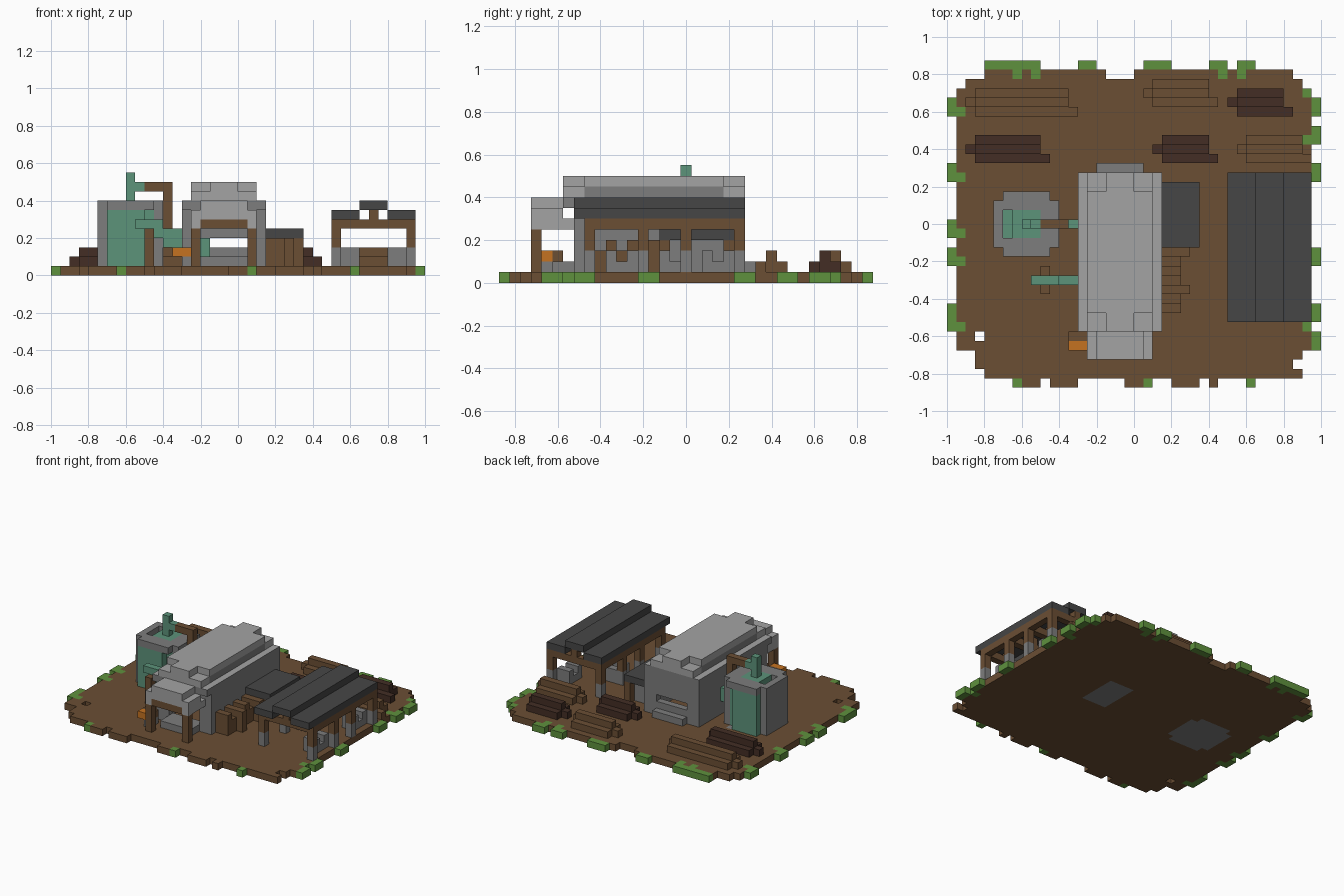
import bpy, bmesh

cube = bpy.data.objects.get("Cube")
if cube:
    bpy.data.objects.remove(cube, do_unlink=True)

U = 0.05  # size of one building block
COLOURS = {
    "earth_brown": (.147, .077, .034),
    "dark_bark": (.056, .027, .018),
    "light_stone": (.366, .366, .366),
    "mid_stone": (.205, .205, .205),
    "dark_slate": (.061, .061, .061),
    "grass_green": (.114, .283, .048),
    "copper_teal": (.107, .292, .195),
    "lamp_orange": (.56, .17, .015),
}
MATS = {}
for label, rgb in COLOURS.items():
    m = bpy.data.materials.new(label)
    m.use_nodes = True
    m.diffuse_color = (*rgb, 1)
    m.node_tree.nodes["Principled BSDF"].inputs["Base Color"].default_value = (*rgb, 1)
    MATS[label] = m
EARTH, BARK, LIGHT, STONE, SLATE, GRASS, TEAL, LAMP = COLOURS


def box(mat, x0, x1, y0, y1, z0, z1):
    """Fill a range of grid cells with one colour."""
    return {(x, y, z): mat for x in range(x0, x1) for y in range(y0, y1) for z in range(z0, z1)}


def carve(cells, *bounds):
    """Remove a range of grid cells."""
    for c in box(None, *bounds):
        cells.pop(c, None)


def part(name, cells, top=None):
    """Skin the outside of a set of cells; top recolours upward faces."""
    used = sorted(set(cells.values()) | ({top} if top else set()))
    bm = bmesh.new()
    verts = {}

    def vert(p):
        if p not in verts:
            verts[p] = bm.verts.new((p[0] * U, (p[1] - .5) * U, p[2] * U))
        return verts[p]

    for c, mat in cells.items():
        for axis in range(3):
            a, b = (axis + 1) % 3, (axis + 2) % 3
            for side in (0, 1):
                near = list(c)
                near[axis] += 2 * side - 1
                if tuple(near) in cells:
                    continue
                loop = []
                for da, db in ((0, 0), (1, 0), (1, 1), (0, 1)):
                    p = list(c)
                    p[axis] += side
                    p[a] += da
                    p[b] += db
                    loop.append(vert(tuple(p)))
                f = bm.faces.new(loop if side else loop[::-1])
                up = top and axis == 2 and side
                f.material_index = used.index(top if up else mat)
    bm.normal_update()
    bmesh.ops.dissolve_limit(bm, angle_limit=.01, verts=bm.verts, edges=bm.edges, delimit={'MATERIAL'})
    me = bpy.data.meshes.new(name)
    bm.to_mesh(me)
    bm.free()
    for u in used:
        me.materials.append(MATS[u])
    ob = bpy.data.objects.new(name, me)
    bpy.context.collection.objects.link(ob)
    return ob


# Ground: ragged slab with grassy rim and stone footings
ground = box(EARTH, -19, 19, -12, 15, 0, 1)
ground |= box(EARTH, -18, 18, 15, 16, 0, 1) | box(EARTH, -19, 19, -13, -12, 0, 1)
ground |= box(EARTH, -17, 18, -15, -13, 0, 1) | box(EARTH, -16, 18, -16, -15, 0, 1)
ground |= box(EARTH, -16, -3, 16, 17, 0, 1) | box(EARTH, 0, 17, 16, 17, 0, 1)
for x0, x1 in ((-12, -10), (-9, -6), (-1, 2), (4, 7), (8, 9)):
    ground |= box(EARTH, x0, x1, -17, -16, 0, 1)
for x0, x1 in ((-16, -10), (-6, -4), (1, 4), (8, 10), (11, 13)):
    ground |= box(GRASS, x0, x1, 17, 18, 0, 1)
for x in (-13, -11, 9, 11):
    ground |= box(GRASS, x, x + 1, 16, 17, 0, 1)
for x in (-13, 1, 12):
    ground |= box(GRASS, x, x + 1, -17, -16, 0, 1)
for y0, y1 in ((12, 14), (5, 7), (-1, 1), (-4, -2), (-11, -8)):
    ground |= box(GRASS, -20, -19, y0, y1, 0, 1)
    ground |= box(GRASS, -19, -18, y0, y0 + 1, 0, 1)
for y0, y1 in ((12, 14), (9, 11), (5, 7), (-4, -2), (-10, -8), (-13, -11)):
    ground |= box(GRASS, 19, 20, y0, y1, 0, 1)
for y in (9, 14, -11):
    ground |= box(GRASS, 18, 19, y, y + 1, 0, 1)
carve(ground, -17, -16, -12, -11, 0, 1)
carve(ground, 17, 18, -15, -14, 0, 1)
ground |= box(STONE, -15, -8, -2, 3, 0, 1) | box(STONE, -14, -9, -3, 4, 0, 1)
ground |= box(STONE, 3, 7, -2, 4, 0, 1)
part("ground", ground)

# Main hall: hollow walls, wide doorway and a slit window at the back
hall = box(STONE, -6, 3, -10, 6, 1, 7)
carve(hall, -5, 2, -9, 5, 1, 7)
carve(hall, -4, 1, -10, -9, 1, 5)
carve(hall, -4, 1, 5, 6, 3, 4)
part("hall_walls", hall)
part("hall_floor", box(STONE, -4, 1, -12, -9, 1, 2))
part("back_step", box(STONE, -4, 1, 6, 7, 1, 2))

# Stepped hall roof
part("roof_eaves", box(STONE, -6, 3, -11, 6, 7, 8), top=LIGHT)
roof = box(LIGHT, -5, 2, -11, 6, 8, 10)
for y0, y1 in ((-11, -9), (4, 6)):
    carve(roof, -5, -3, y0, y1, 9, 10)
    carve(roof, 0, 2, y0, y1, 9, 10)
for x in (-5, 1):
    for y in range(-9, 4):
        roof[x, y, 8] = STONE
part("roof_ridge", roof)

# Porch in front of the doorway
porch = box(LIGHT, -5, 2, -14, -11, 6, 7) | box(LIGHT, -4, 1, -14, -11, 7, 8)
porch |= box(LIGHT, -5, -4, -14, -10, 5, 6) | box(LIGHT, 1, 2, -14, -10, 5, 6)
part("porch_roof", porch)
frame = box(EARTH, -4, 1, -14, -13, 5, 6)
for x in (-5, 1):
    frame |= box(EARTH, x, x + 1, -14, -13, 1, 5)
part("porch_frame", frame)
part("lantern", box(LAMP, -7, -5, -13, -12, 2, 3))
part("lantern_bench", box(EARTH, -7, -5, -12, -11, 2, 3) | box(STONE, -6, -5, -13, -11, 1, 2))

# Lean-to and firewood on the left side of the hall
part("lean_to_body", box(STONE, 3, 6, -2, 4, 1, 4))
part("lean_to_roof", box(SLATE, 3, 7, -2, 5, 4, 5))
part("lean_to_post", box(EARTH, 6, 7, -2, -1, 1, 4) | box(EARTH, 6, 7, 4, 5, 1, 4))
wood = box(EARTH, 3, 4, -9, -1, 1, 2)
for i, y in enumerate((-9, -7, -5, -3)):
    wood |= box(EARTH, 3, 5 + i % 2, y, y + 1, 1, 4)
    wood |= box(EARTH, 3, 5, y + 1, y + 2, 1, 3)
part("firewood", wood)

# Open shed: tiled roof, timber frame on stone feet
part("shed_roof", box(SLATE, 10, 13, -10, 6, 6, 7) | box(SLATE, 16, 19, -10, 6, 6, 7)
     | box(SLATE, 13, 16, -10, 6, 7, 8))
shed = {}
for x in (10, 18):
    shed |= box(EARTH, x, x + 1, -9, 6, 5, 6)
    for y in (-9, -4, 0, 5):
        shed |= box(EARTH, x, x + 1, y, y + 1, 3, 5) | box(STONE, x, x + 1, y, y + 1, 1, 3)
for y in (-9, -4, 0, 5):
    shed |= box(EARTH, 10, 19, y, y + 1, 5, 6) | box(EARTH, 14, 15, y, y + 1, 6, 7)
part("shed_frame", shed)
for name, x, y in (("front_trough", 16, -7), ("rear_trough", 16, 2), ("inner_trough", 11, -2)):
    trough = box(STONE, x, x + 2, y, y + 3, 1, 3)
    carve(trough, x, x + 2, y + 1, y + 2, 2, 3)
    part(name, trough)

# Water tank: teal shell, stone corner ribs, rim and centre pipe
tank = box(TEAL, -14, -9, -2, 3, 1, 7)
tank |= box(STONE, -15, -8, -1, 2, 1, 7) | box(TEAL, -14, -10, -3, 4, 1, 7)
tank |= box(STONE, -14, -9, -3, 4, 7, 8) | box(STONE, -15, -8, -2, 3, 7, 8)
carve(tank, -14, -10, -1, 2, 7, 8)
for y in (-2, 2):
    tank |= box(STONE, -15, -14, y, y + 1, 1, 7) | box(STONE, -9, -8, y, y + 1, 1, 7)
tank |= box(TEAL, -13, -10, -1, 2, 7, 8)
part("water_tank", tank)
part("tank_pipe", box(TEAL, -12, -11, 0, 1, 8, 11) | box(TEAL, -11, -10, 0, 1, 9, 10))
part("pipe_bracket", box(EARTH, -10, -7, 0, 1, 9, 10) | box(EARTH, -8, -7, 0, 1, 4, 9))
part("hall_inlet", box(TEAL, -7, -6, 0, 1, 3, 5))

# Stepped water chute running into the hall
chute = box(TEAL, -11, -8, -6, -5, 5, 6) | box(TEAL, -9, -7, -6, -5, 4, 5)
chute |= box(TEAL, -8, -6, -6, -5, 3, 4) | box(TEAL, -7, -6, -6, -5, 2, 5)
part("water_chute", chute)
part("chute_outlet", box(TEAL, -5, -3, -6, -5, 2, 4))
part("chute_support", box(EARTH, -10, -9, -7, -4, 4, 5) | box(EARTH, -10, -9, -7, -6, 1, 4)
     | box(EARTH, -10, -9, -5, -4, 1, 4))

# Log piles behind the buildings: staggered bottom logs, one on top
PILES = ((BARK, -18, -9, 7), (BARK, 2, 9, 7), (BARK, 10, 17, 12),
         (EARTH, -18, -6, 12), (EARTH, 1, 9, 13), (EARTH, 11, 19, 7))
for n, (mat, x0, x1, y) in enumerate(PILES):
    pile = box(mat, x0 + 1, x1, y, y + 1, 1, 2) | box(mat, x0, x1 - 1, y + 1, y + 2, 1, 2)
    pile |= box(mat, x0 + 1, x1 - 1, y + 2, y + 3, 1, 2)
    pile |= box(mat, x0 + 1, x1 - 1, y + 1, y + 2, 2, 3)
    part(f"log_pile_{n + 1}", pile)
